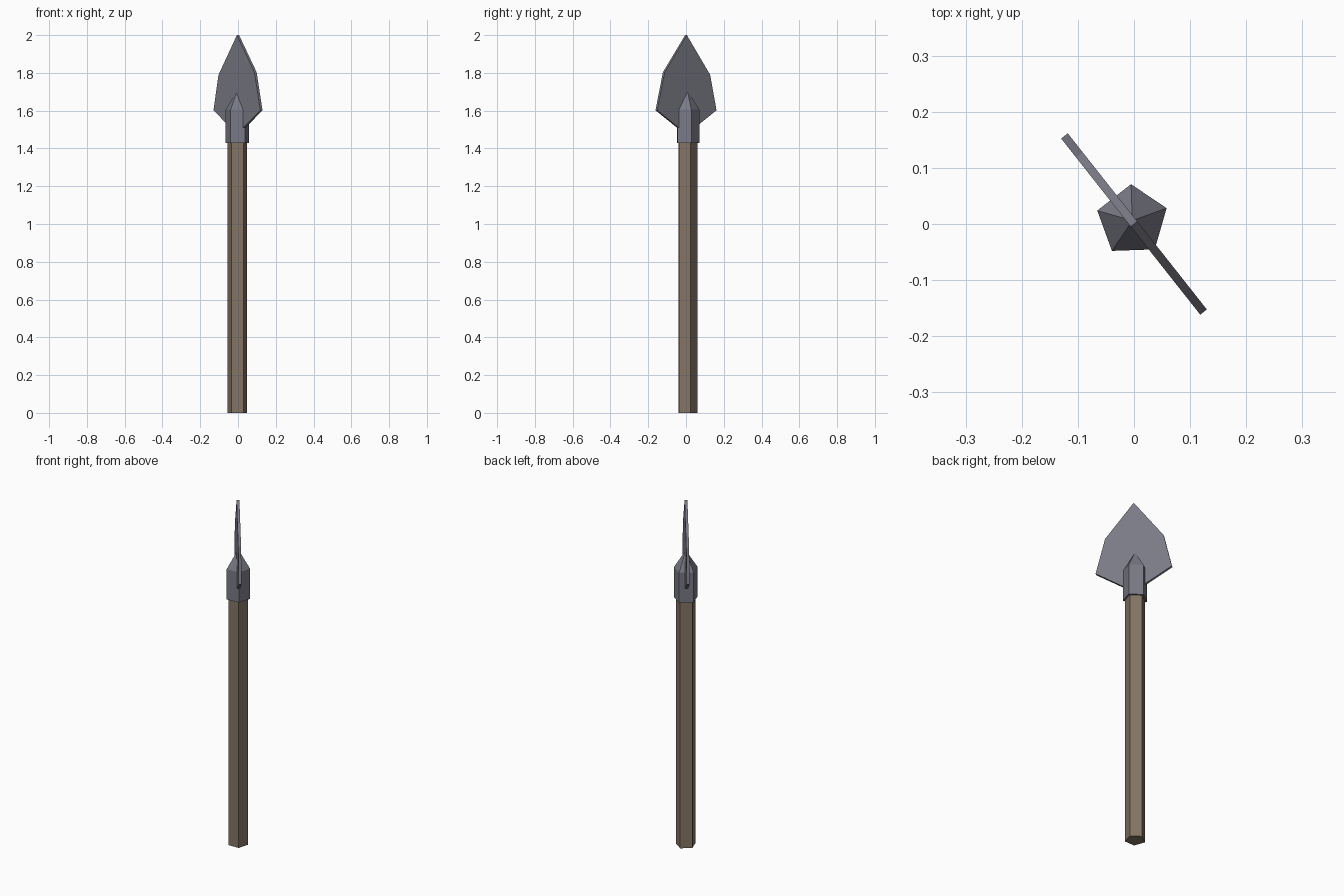
import bpy, bmesh, math
from mathutils import Matrix, Vector

if "Cube" in bpy.data.objects:
    bpy.data.objects.remove(bpy.data.objects["Cube"])


def material(name, rgb):
    m = bpy.data.materials.new(name)
    m.diffuse_color = (*rgb, 1.0)
    m.use_nodes = True
    m.node_tree.nodes["Principled BSDF"].inputs["Base Color"].default_value = m.diffuse_color
    return m


WOOD = material("grey brown wood", (0.235, 0.178, 0.13))
METAL = material("dark steel", (0.195, 0.195, 0.24))

AXIS = (-0.003, 0.006)      # centre line of the pole
TURN = math.radians(92)     # rotation of the five-sided section


def finish(name, bm, mat):
    bmesh.ops.recalc_face_normals(bm, faces=bm.faces)
    mesh = bpy.data.meshes.new(name)
    bm.to_mesh(mesh)
    bm.free()
    mesh.materials.append(mat)
    obj = bpy.data.objects.new(name, mesh)
    bpy.context.collection.objects.link(obj)
    return obj


def five_sided(name, radius, z0, z1, mat, apex=None):
    """Five-sided prism, optionally topped by a pyramid."""
    bm = bmesh.new()
    ring = [bm.verts.new((AXIS[0] + radius * math.cos(TURN + i * math.tau / 5),
                          AXIS[1] + radius * math.sin(TURN + i * math.tau / 5), z0))
            for i in range(5)]
    base = bm.faces.new(ring)
    ext = bmesh.ops.extrude_face_region(bm, geom=[base], use_keep_orig=True)["geom"]
    top = [v for v in ext if isinstance(v, bmesh.types.BMVert)]
    bmesh.ops.translate(bm, verts=top, vec=(0, 0, z1 - z0))
    if apex:
        cap = [f for f in ext if isinstance(f, bmesh.types.BMFace)]
        tip = bmesh.ops.poke(bm, faces=cap)["verts"][0]
        tip.co.z = apex
    return finish(name, bm, mat)


# Wooden pole and the steel socket that caps it
five_sided("shaft", 0.054, 0.0, 1.5, WOOD)
five_sided("socket", 0.065, 1.43, 1.605, METAL, apex=1.71)

# Flat leaf-shaped blade: outline (distance along blade, height), then thickness
outline = [(0, 2.0), (0.157, 1.79), (0.2, 1.602), (0, 1.475), (-0.2, 1.602), (-0.15, 1.803)]
THICK = 0.015
bm = bmesh.new()
face = bm.faces.new([bm.verts.new((u, -THICK / 2, z)) for u, z in outline])
ext = bmesh.ops.extrude_face_region(bm, geom=[face], use_keep_orig=True)["geom"]
bmesh.ops.translate(bm, verts=[v for v in ext if isinstance(v, bmesh.types.BMVert)],
                    vec=Vector((0, THICK, 0)))
bmesh.ops.rotate(bm, verts=bm.verts, cent=(0, 0, 0),
                 matrix=Matrix.Rotation(math.radians(128.3), 3, 'Z'))
finish("blade", bm, METAL)
